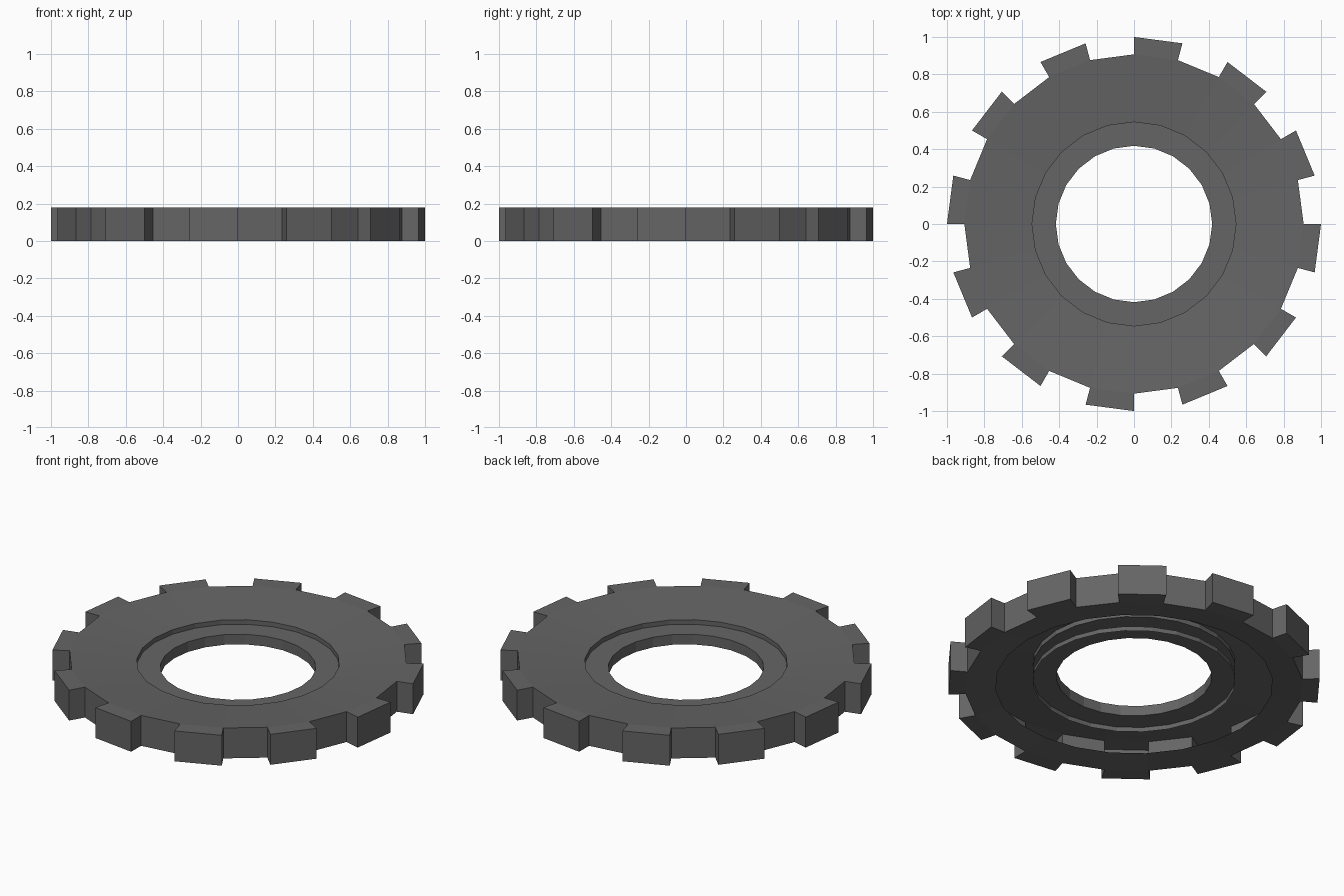
import bpy
import bmesh
from math import cos, sin, radians

cube = bpy.data.objects.get("Cube")
if cube:
    bpy.data.objects.remove(cube, do_unlink=True)

SECTORS = 24
HEIGHT = 0.18
ROOT, TIP = 0.907, 1.0

steel = bpy.data.materials.new("dark_grey_steel")
steel.use_nodes = True
grey = (0.13, 0.13, 0.13, 1.0)
steel.diffuse_color = grey
steel.node_tree.nodes["Principled BSDF"].inputs["Base Color"].default_value = grey


def point(radius, z, step):
    angle = radians(360 / SECTORS * step)
    return (radius * cos(angle), radius * sin(angle), z)


def sweep(bm, profile, sectors):
    """Add a flat strip along a (radius, z) profile in each given sector."""
    for i in sectors:
        for (r0, z0), (r1, z1) in zip(profile, profile[1:]):
            corners = [(r0, z0, i), (r0, z0, i + 1), (r1, z1, i + 1), (r1, z1, i)]
            bm.faces.new([bm.verts.new(point(*c)) for c in corners])


def finish(bm, name):
    bmesh.ops.remove_doubles(bm, verts=bm.verts, dist=0.0005)
    bmesh.ops.recalc_face_normals(bm, faces=bm.faces)
    mesh = bpy.data.meshes.new(name)
    bm.to_mesh(mesh)
    bm.free()
    mesh.materials.append(steel)
    obj = bpy.data.objects.new(name, mesh)
    bpy.context.collection.objects.link(obj)


def mirrored(profile):
    return [(r, HEIGHT - z) for r, z in reversed(profile)]


everywhere = range(SECTORS)
gaps = range(0, SECTORS, 2)
teeth = range(1, SECTORS, 2)

# Dished top plate, stepped hub, bore and lower hub lip, with an open underside
bm = bmesh.new()
hub = [(0.545, 0.147), (0.545, 0.12), (0.418, 0.12)]
sweep(bm, [(ROOT, HEIGHT)] + hub + mirrored(hub), everywhere)

# Lower rim and the wall between the teeth
sweep(bm, [(0.745, 0.015), (ROOT, 0)], everywhere)
sweep(bm, [(ROOT, 0), (ROOT, HEIGHT)], gaps)

# Square teeth, open towards the hollow inside
sweep(bm, [(ROOT, 0), (TIP, 0), (TIP, HEIGHT), (ROOT, HEIGHT)], teeth)
for i in everywhere:
    side = [(ROOT, 0), (TIP, 0), (TIP, HEIGHT), (ROOT, HEIGHT)]
    bm.faces.new([bm.verts.new(point(r, z, i)) for r, z in side])
finish(bm, "gear_wheel")
